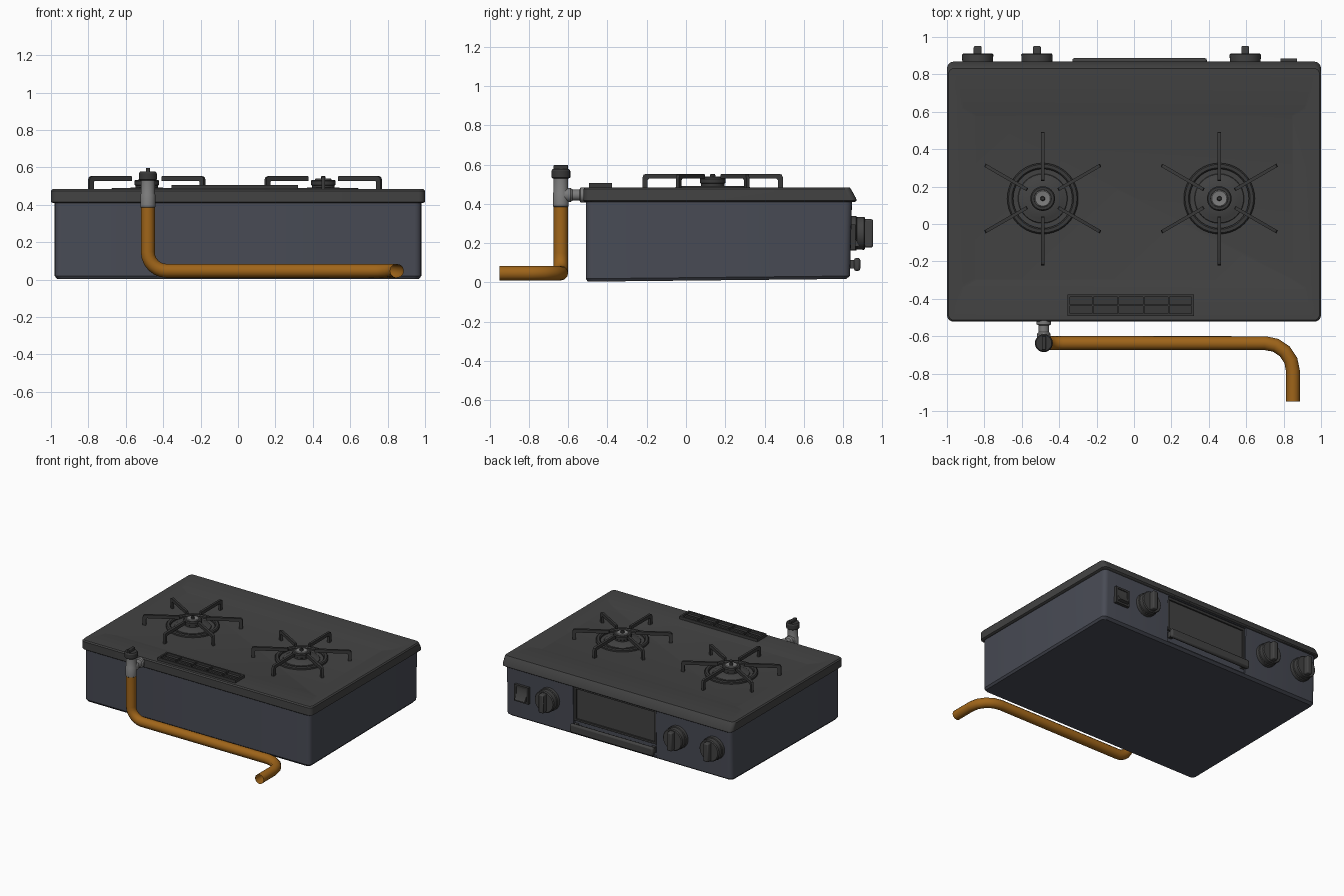
import bpy, bmesh
from math import sin, cos, pi, radians
from mathutils import Matrix, Vector

if "Cube" in bpy.data.objects:
    bpy.data.objects.remove(bpy.data.objects["Cube"])


def mat(name, c):
    m = bpy.data.materials.new(name)
    m.diffuse_color = (*c, 1)
    m.use_nodes = True
    m.node_tree.nodes["Principled BSDF"].inputs["Base Color"].default_value = m.diffuse_color
    return m


BODY = mat("blue_grey_paint", (0.065, 0.07, 0.09))
DARK = mat("dark_enamel", (0.055, 0.055, 0.055))
BLACK = mat("black_iron", (0.04, 0.04, 0.04))
METAL = mat("grey_metal", (0.2, 0.2, 0.2))
HOSE = mat("orange_rubber", (0.35, 0.13, 0.01))


def finish(name, bm, m, bevel=0, angle=32):
    bmesh.ops.recalc_face_normals(bm, faces=bm.faces)
    me = bpy.data.meshes.new(name)
    bm.to_mesh(me)
    bm.free()
    o = bpy.data.objects.new(name, me)
    bpy.context.collection.objects.link(o)
    me.materials.append(m)
    if bevel:
        b = o.modifiers.new("bevel", 'BEVEL')
        b.width, b.segments, b.limit_method = bevel, 2, 'ANGLE'
    bpy.ops.object.select_all(action='DESELECT')
    o.select_set(True)
    bpy.context.view_layer.objects.active = o
    bpy.ops.object.shade_smooth_by_angle(angle=radians(angle))
    return o


def boxes(name, items, m, bevel=0):
    """Boxes given as x0, x1, y0, y1, z0, z1."""
    bm = bmesh.new()
    for x0, x1, y0, y1, z0, z1 in items:
        bmesh.ops.create_cube(bm, size=1, matrix=Matrix.Translation(((x0+x1)/2, (y0+y1)/2, (z0+z1)/2))
                              @ Matrix.Diagonal((x1-x0, y1-y0, z1-z0, 1)))
    return finish(name, bm, m, bevel)


def rounded(x0, x1, y0, y1, r, z, n=4):
    pts = []
    for k, (cx, cy) in enumerate([(x1-r, y1-r), (x0+r, y1-r), (x0+r, y0+r), (x1-r, y0+r)]):
        for i in range(n+1):
            a = (k + i/n) * pi/2
            pts.append(Vector((cx + r*cos(a), cy + r*sin(a), z)))
    return pts


def loft(name, loops, m, closed=False, mtx=Matrix()):
    bm = bmesh.new()
    vs = [[bm.verts.new(mtx @ p) for p in lp] for lp in loops]
    n = len(vs[0])
    for a, b in zip(vs, vs[1:] + (vs[:1] if closed else [])):
        for i in range(n):
            bm.faces.new((a[i], a[(i+1) % n], b[(i+1) % n], b[i]))
    if not closed:
        bm.faces.new(vs[0])
        bm.faces.new(vs[-1])
    return finish(name, bm, m)


def lathe(name, prof, loc, m, axis='Z', n=32, closed=False):
    rot = {'Z': Matrix(), 'Y': Matrix.Rotation(-pi/2, 4, 'X')}[axis]
    loops = [[Vector((r*cos(2*pi*i/n), r*sin(2*pi*i/n), z)) for i in range(n)] for r, z in prof]
    return loft(name, loops, m, closed, Matrix.Translation(loc) @ rot)


# Body with slightly rising underside and a recess for the grill door
bot = [rounded(-.968, .968, -.5, .815, .03, 0), rounded(-.98, .98, -.51, .835, .035, .015)]
for lp in bot:
    for p in lp:
        p.z += .004 + .014*(p.y+.51)/1.34
body = loft("body", bot + [rounded(-.98, .98, -.51, .845, .035, .42)], BODY)
cut = boxes("door_cutter", [(-.33, .39, .81, .95, .04, .405)], DARK)
cut.hide_render = True
mod = body.modifiers.new("recess", 'BOOLEAN')
mod.object, mod.operation, mod.solver = cut, 'DIFFERENCE', 'EXACT'
bpy.context.view_layer.objects.active = body
bpy.ops.object.modifier_apply(modifier="recess")
bpy.data.objects.remove(cut)

# Top plate with sloped control-side lip and shallow recess
loft("top_plate", [
    rounded(-.99, .99, -.515, .86, .03, .41),
    rounded(-1, 1, -.522, .868, .035, .416),
    rounded(-1, 1, -.522, .866, .035, .428),
    rounded(-1, 1, -.522, .84, .035, .475),
    rounded(-.992, .992, -.514, .832, .03, .484),
    rounded(-.92, .92, -.34, .62, .01, .484),
    rounded(-.85, .85, -.3, .58, .01, .472)], DARK)

# Burners and pan supports
for side, bx in (("left", -.488), ("right", .456)):
    by = .136
    lathe(f"{side}_burner_ring", [(.158, .468), (.158, .484), (.165, .491), (.183, .491), (.19, .484), (.19, .468)],
          (bx, by, 0), BLACK, n=40, closed=True)
    lathe(f"{side}_burner_base", [(.135, .468), (.13, .477), (.11, .482), (.085, .492), (.05, .492)], (bx, by, 0), DARK)
    lathe(f"{side}_burner_head", [(.06, .48), (.06, .503), (.066, .507), (.066, .527), (.06, .534), (.046, .534),
                                  (.044, .53), (.02, .53)], (bx, by, 0), BLACK)
    lathe(f"{side}_burner_cap", [(.045, .528), (.045, .536), (.04, .54), (.016, .536), (.005, .536)], (bx, by, 0), METAL)
    lathe(f"{side}_burner_pin", [(.013, .53), (.013, .548), (.009, .553)], (bx, by, 0), BLACK, n=12)
    out = [(.095, .528), (.325, .528), (.332, .521), (.332, .47), (.357, .47), (.357, .535),
           (.352, .548), (.34, .553), (.1, .553), (.095, .548)]
    bm = bmesh.new()
    for k in range(6):
        rot = Matrix.Translation((bx, by, 0)) @ Matrix.Rotation(radians(30 + 60*k), 4, 'Z')
        a, b = [[bm.verts.new(rot @ Vector((r, w, z))) for r, z in out] for w in (-.009, .009)]
        bm.faces.new(a)
        bm.faces.new(b)
        for i in range(len(out)):
            j = (i+1) % len(out)
            bm.faces.new((a[i], a[j], b[j], b[i]))
    finish(f"{side}_pan_support", bm, BLACK)

# Exhaust vent grille
vx0, vx1, vy0, vy1 = -.355, .322, -.493, -.377
bars = [(vx0, vx1, vy0, vy1, .478, .49),
        (vx0, vx1, vy0, vy0+.014, .48, .506), (vx0, vx1, vy1-.014, vy1, .48, .506),
        (vx0, vx0+.014, vy0+.014, vy1-.014, .48, .506), (vx1-.014, vx1, vy0+.014, vy1-.014, .48, .506),
        (vx0+.014, vx1-.014, -.439, -.431, .48, .502)]
for i in range(1, 5):
    x = vx0 + (vx1-vx0)*i/5
    bars.append((x-.004, x+.004, vy0+.014, vy1-.014, .48, .503))
boxes("vent_grille", bars, BLACK)

# Grill door, frame and handle
boxes("grill_door_frame", [(-.325, .385, .8, .836, .385, .404), (-.325, .385, .8, .836, .135, .15),
                           (-.325, -.31, .8, .836, .15, .385), (.37, .385, .8, .836, .15, .385)], BLACK)
boxes("grill_door_glass", [(-.31, .37, .8, .824, .15, .385)], DARK)
boxes("grill_lower_panel", [(-.325, .385, .8, .828, .045, .13)], BODY)
boxes("grill_handle", [(-.33, .39, .855, .887, .058, .125)], DARK, .012)
boxes("handle_brackets", [(-.32, -.29, .81, .865, .07, .115), (.35, .38, .81, .865, .07, .115)], DARK)

# Control knobs and switch
for i, kx in enumerate((-.836, -.519, .595)):
    lathe(f"knob_{i+1}", [(.088, .83), (.088, .866), (.082, .87), (.084, .905), (.078, .912)], (kx, 0, .25), DARK, 'Y')
    boxes(f"knob_grip_{i+1}", [(kx-.021, kx+.021, .9, .952, .178, .322)], DARK, .008)
boxes("switch_frame", [(.766, .781, .83, .862, .165, .295), (.873, .888, .83, .862, .165, .295),
                       (.781, .873, .83, .862, .165, .18), (.781, .873, .83, .862, .28, .295)], BLACK)
bm = bmesh.new()
sec = [(.83, .18), (.885, .185), (.855, .235), (.855, .28), (.83, .28)]
f = bm.faces.new([bm.verts.new((.783, y, z)) for y, z in sec])
ext = bmesh.ops.extrude_face_region(bm, geom=[f])
bmesh.ops.translate(bm, vec=(.088, 0, 0), verts=[v for v in ext["geom"] if isinstance(v, bmesh.types.BMVert)])
finish("rocker_switch", bm, DARK)

# Gas tap at the back of the plate
px, py = -.482, -.637
lathe("gas_tap_body", [(.037, .385), (.04, .388), (.04, .455), (.037, .46), (.037, .54)], (px, py, 0), METAL, n=24)
lathe("gas_tap_branch", [(.036, 0), (.036, .05), (.028, .06), (.028, .095), (.038, .1), (.038, .13)],
      (px, py, .445), METAL, 'Y', n=24)
lathe("gas_tap_cap", [(.042, .53), (.048, .535), (.048, .568), (.042, .577)], (px, py, 0), BLACK, n=24)
boxes("gas_tap_lever", [(px-.011, px+.011, py-.037, py+.037, .57, .598)], BLACK, .004)

# Rubber hose
zc, r1, r2, xe = .047, .1, .15, .85
path = [(px, py, .4)]
path += [(px+r1-r1*cos(a), py, zc+r1-r1*sin(a)) for a in [i*pi/12 for i in range(7)]]
path += [(xe-r2+r2*sin(a), py-r2+r2*cos(a), zc) for a in [i*pi/8 for i in range(5)]]
path += [(xe, -.95, zc)]
cu = bpy.data.curves.new("gas_hose", 'CURVE')
cu.dimensions, cu.bevel_depth, cu.bevel_resolution = '3D', .037, 4
sp = cu.splines.new('POLY')
sp.points.add(len(path)-1)
for p, c in zip(sp.points, path):
    p.co = (*c, 1)
sp.use_smooth = True
cu.materials.append(HOSE)
bpy.context.collection.objects.link(bpy.data.objects.new("gas_hose", cu))
